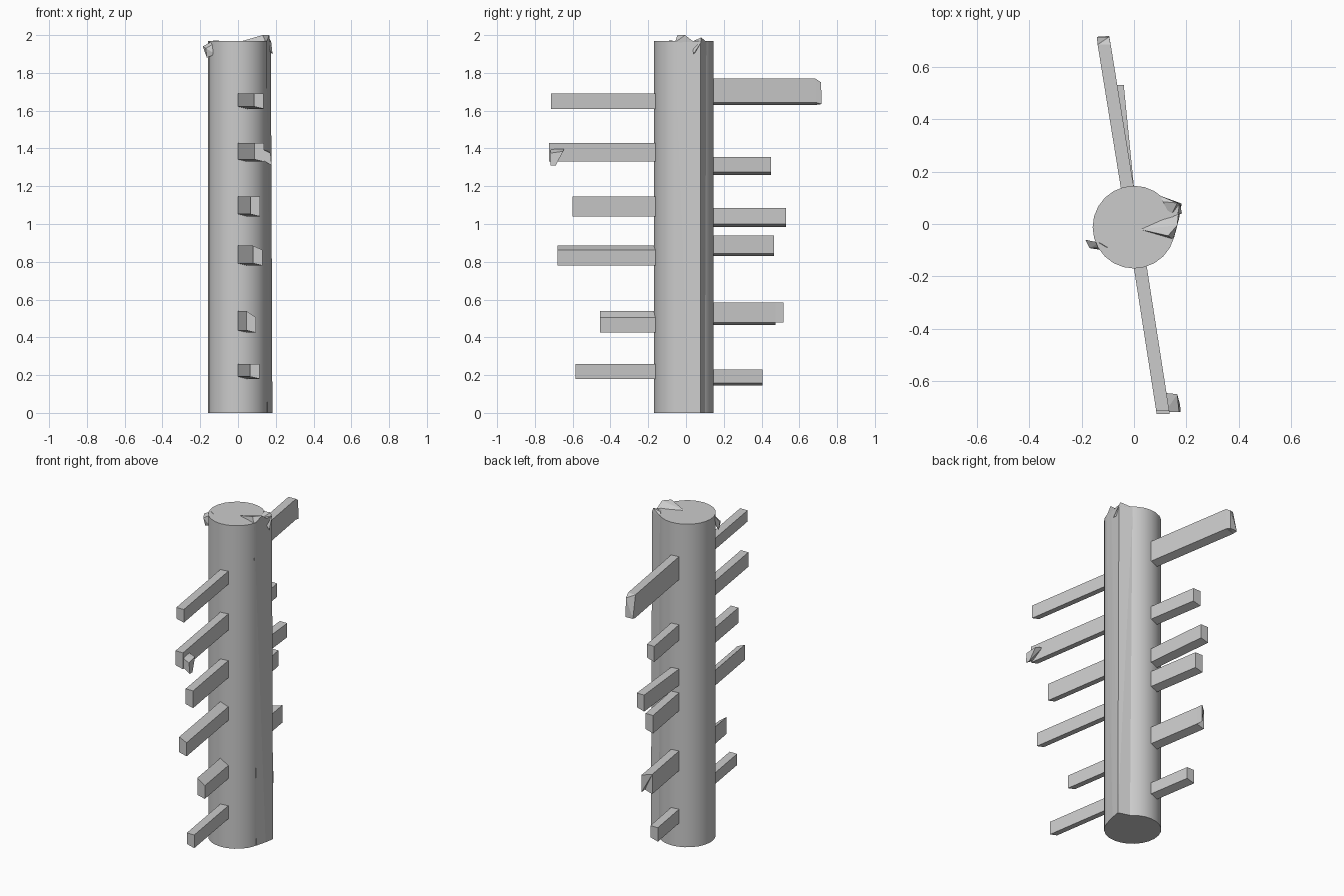
import bpy, bmesh


def hull(name, points):
    """Closed convex solid around a few corner points."""
    bm = bmesh.new()
    for p in points:
        bm.verts.new(p)
    res = bmesh.ops.convex_hull(bm, input=bm.verts[:])
    loose = {g for g in res["geom_interior"] + res["geom_unused"]
             if isinstance(g, bmesh.types.BMVert)}
    bmesh.ops.delete(bm, geom=list(loose), context='VERTS')
    bmesh.ops.dissolve_limit(bm, angle_limit=0.01, verts=bm.verts[:], edges=bm.edges[:])
    bmesh.ops.recalc_face_normals(bm, faces=bm.faces[:])
    mesh = bpy.data.meshes.new(name)
    bm.to_mesh(mesh)
    bm.free()
    obj = bpy.data.objects.new(name, mesh)
    bpy.context.collection.objects.link(obj)
    return obj


def rung(name, x0, y0, y1, slope, z0, z1, low_left=0.0, low_right=0.0, drop=0.0):
    """Squared peg leaving the trunk at y0 and ending at y1, drifting sideways."""
    pts = []
    for y in (y0, y1):
        x = x0 + slope * abs(y - y0)
        pts += [(x, y, z0 + low_left), (x + 0.05, y, z0 + low_right),
                (x, y, z1), (x + 0.05, y, z1 - drop)]
    return hull(name, pts)


# trunk
bpy.ops.mesh.primitive_cylinder_add(vertices=24, radius=0.158, depth=1.97,
                                    location=(0, -0.012, 0.985))
bpy.context.object.name = "trunk"
bpy.ops.object.shade_smooth_by_angle()

# raised ridge of bark along the right side
hull("bark_ridge", [
    (0.155, -0.045, 0), (0.172, 0.02, 0), (0.182, 0.078, 0), (0.11, 0.10, 0), (0.05, 0, 0),
    (0.15, -0.06, 1.968), (0.162, 0.0, 1.968), (0.174, 0.078, 1.968),
    (0.10, 0.108, 1.968), (0.05, 0, 1.968)])

# splinters around the broken top
hull("top_splinter", [(0.02, -0.02, 1.968), (0.15, -0.06, 1.96), (0.13, -0.045, 2.0),
                      (0.165, -0.005, 2.0), (0.17, 0.04, 1.965), (0.10, 0.02, 1.965)])
hull("back_splinter", [(0.10, 0.108, 1.965), (0.11, 0.085, 1.978), (0.165, 0.08, 1.987),
                       (0.183, 0.04, 1.90), (0.176, 0.078, 1.96), (0.14, 0.03, 1.965)])
hull("left_splinter", [(-0.186, -0.06, 1.94), (-0.17, -0.092, 1.93), (-0.165, -0.08, 1.88),
                       (-0.10, -0.09, 1.972), (-0.13, -0.072, 1.972), (-0.12, -0.10, 1.90)])

# front rungs: bottom, top, reach, drop of the right upper edge
front = [(0.18, 0.26, -0.585, 0.0), (0.425, 0.54, -0.455, 0.035), (0.78, 0.885, -0.68, 0.022),
         (1.04, 1.145, -0.60, 0.0), (1.33, 1.43, -0.725, 0.0), (1.61, 1.69, -0.715, 0.0)]
for i, (z0, z1, y, drop) in enumerate(front):
    rung(f"front_rung_{i + 1}", -0.004, -0.145, y, 0.156, z0, z1, low_left=0.012, drop=drop)

# back rungs: bottom, top, reach, sideways drift
back = [(0.145, 0.23, 0.405, -0.162), (0.465, 0.585, 0.475, -0.162), (0.83, 0.94, 0.465, -0.162),
        (0.985, 1.085, 0.53, -0.10), (1.26, 1.355, 0.45, -0.162), (1.63, 1.77, 0.685, -0.162)]
for i, (z0, z1, y, slope) in enumerate(back):
    rung(f"back_rung_{i + 1}", -0.049, 0.13, y, slope, z0, z1, low_right=0.014)

# broken rung tips
hull("front_tip", [(0.115, -0.645, 1.40), (0.165, -0.65, 1.385), (0.176, -0.69, 1.31),
                   (0.178, -0.718, 1.31), (0.172, -0.718, 1.375), (0.12, -0.718, 1.40),
                   (0.12, -0.718, 1.345)])
hull("back_high_tip", [(-0.139, 0.685, 1.63), (-0.089, 0.685, 1.644), (-0.139, 0.685, 1.77),
                       (-0.089, 0.685, 1.77), (-0.095, 0.718, 1.635), (-0.142, 0.715, 1.635),
                       (-0.095, 0.715, 1.75)])
hull("back_low_tip", [(-0.055, 0.475, 0.479), (-0.105, 0.475, 0.585), (-0.055, 0.475, 0.585),
                      (-0.06, 0.515, 0.479), (-0.06, 0.515, 0.585)])
